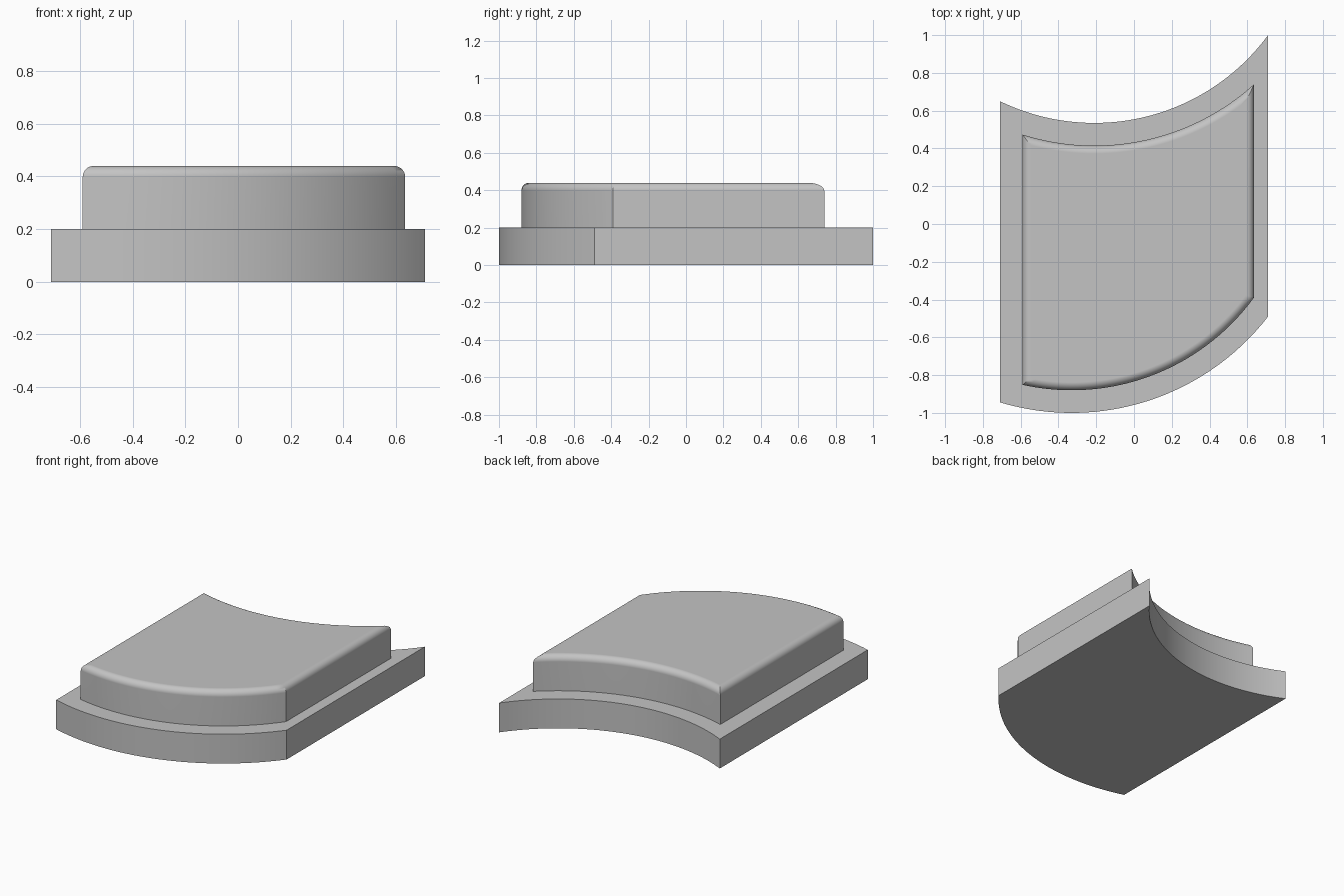
import bpy
import bmesh
import math

if "Cube" in bpy.data.objects:
    bpy.data.objects.remove(bpy.data.objects["Cube"], do_unlink=True)

# Single plain grey
grey = bpy.data.materials.new("light_grey")
grey.use_nodes = True
colour = (0.55, 0.55, 0.55, 1)
grey.diffuse_color = colour
grey.node_tree.nodes["Principled BSDF"].inputs["Base Color"].default_value = colour

SEGS = 40
FRONT = (-0.33, 0.315, 1.315)   # centre x, centre y, radius
BACK = (-0.21, 1.678, 1.143)


def arc_y(arc, x, offset):
    cx, cy, r = arc
    return cy - math.sqrt((r + offset) ** 2 - (x - cx) ** 2)


def outline(x0, x1, inset):
    """Front and back arc points, both running from x0 to x1."""
    xs = [x0 + (x1 - x0) * i / SEGS for i in range(SEGS + 1)]
    front = [(x, arc_y(FRONT, x, -inset)) for x in xs]
    back = [(x, arc_y(BACK, x, inset)) for x in xs]
    return front, back


def loft(name, levels, bottom):
    """Stack outlines (x0, x1, inset, z) into a solid with strip caps."""
    bm = bmesh.new()
    rings = []
    for x0, x1, inset, z in levels:
        rings.append([[bm.verts.new((x, y, z)) for x, y in side]
                      for side in outline(x0, x1, inset)])
    for low, high in zip(rings, rings[1:]):
        a = low[0] + low[1][::-1]
        b = high[0] + high[1][::-1]
        for i in range(len(a)):
            j = (i + 1) % len(a)
            bm.faces.new((a[i], a[j], b[j], b[i]))
    for i in range(SEGS):
        f, k = rings[-1]
        bm.faces.new((f[i], f[i + 1], k[i + 1], k[i]))
        if bottom:
            f, k = rings[0]
            bm.faces.new((f[i], k[i], k[i + 1], f[i + 1]))
    mesh = bpy.data.meshes.new(name)
    bm.to_mesh(mesh)
    bm.free()
    mesh.materials.append(grey)
    obj = bpy.data.objects.new(name, mesh)
    bpy.context.collection.objects.link(obj)
    bpy.ops.object.select_all(action="DESELECT")
    obj.select_set(True)
    bpy.context.view_layer.objects.active = obj
    bpy.ops.object.shade_smooth_by_angle(angle=math.radians(25))
    normals = obj.modifiers.new("flat_top_normals", "WEIGHTED_NORMAL")
    normals.keep_sharp = True
    return obj


# Flat curved base
loft("base_plate", [(-0.71, 0.71, 0, 0), (-0.71, 0.71, 0, 0.2)], True)

# Raised pad with a rounded top edge
RADIUS, TOP, STEPS = 0.042, 0.44, 8
levels = [(-0.59, 0.635, 0.12, 0.2)]
for s in range(STEPS + 1):
    t = math.pi / 2 * s / STEPS
    d = RADIUS * (1 - math.cos(t))
    levels.append((-0.59 + d, 0.635 - d, 0.12 + d,
                   TOP - RADIUS + RADIUS * math.sin(t)))
loft("raised_pad", levels, False)
